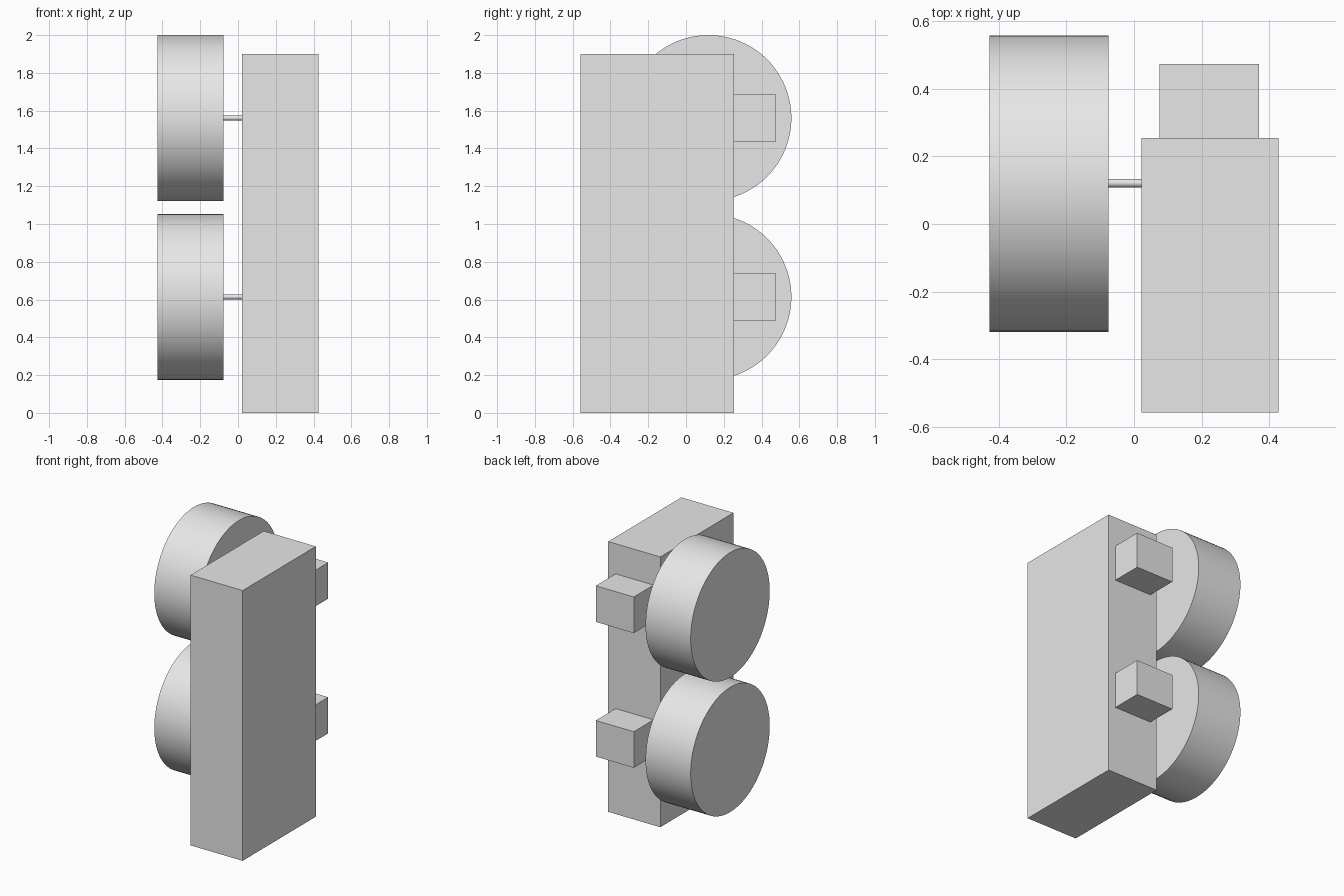
import bpy
import math

cube = bpy.data.objects.get("Cube")
if cube:
    bpy.data.objects.remove(cube, do_unlink=True)

grey = bpy.data.materials.new("light_grey")
grey.use_nodes = True
colour = (0.8, 0.8, 0.8, 1)
grey.diffuse_color = colour
grey.node_tree.nodes["Principled BSDF"].inputs["Base Color"].default_value = colour


def box(name, low, high):
    """Box between two opposite corners."""
    centre = [(a + b) / 2 for a, b in zip(low, high)]
    bpy.ops.mesh.primitive_cube_add(size=1, location=centre)
    ob = bpy.context.object
    ob.name = name
    ob.scale = [b - a for a, b in zip(low, high)]
    bpy.ops.object.transform_apply(location=False, rotation=False, scale=True)
    ob.data.materials.append(grey)


def disc(name, x0, x1, y, z, radius, sides):
    """Smooth cylinder lying along x."""
    bpy.ops.mesh.primitive_cylinder_add(
        vertices=sides, radius=radius, depth=x1 - x0,
        location=((x0 + x1) / 2, y, z), rotation=(0, math.pi / 2, 0))
    ob = bpy.context.object
    ob.name = name
    ob.data.materials.append(grey)
    bpy.ops.object.shade_smooth_by_angle(angle=math.radians(30))


# Tall main body
box("body", (0.022, -0.558, 0), (0.427, 0.254, 1.9))

# Each level has a wheel, its axle and a block on the back
for level, z in (("lower", 0.614), ("upper", 1.561)):
    disc(level + "_wheel", -0.427, -0.076, 0.119, z, 0.439, 96)
    disc(level + "_axle", -0.08, 0.03, 0.121, z, 0.0125, 32)
    box(level + "_back_block", (0.075, 0.25, z - 0.127), (0.37, 0.473, z + 0.127))
